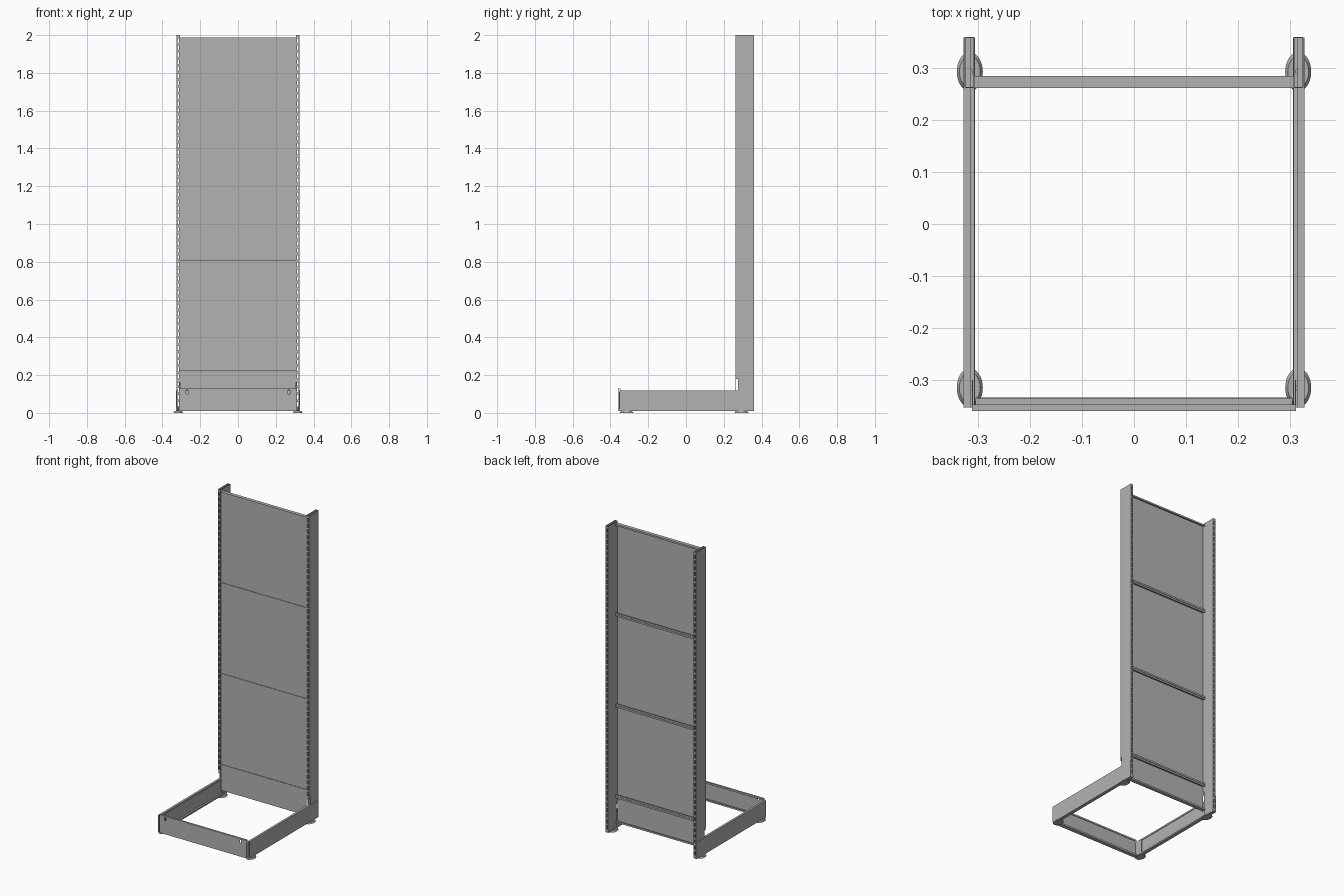
import bpy, bmesh, math

cube = bpy.data.objects.get("Cube")
if cube:
    bpy.data.objects.remove(cube, do_unlink=True)

grey = bpy.data.materials.new("painted_steel_grey")
grey.use_nodes = True
COLOUR = (0.45, 0.45, 0.45, 1)
grey.diffuse_color = COLOUR
grey.node_tree.nodes["Principled BSDF"].inputs["Base Color"].default_value = COLOUR

STEEL = 0.002   # sheet thickness
HEIGHT = 2.0


def finish(name, bm, mirror=False, thick=STEEL):
    """Turn a bmesh into an object, with sheet thickness and a mirrored twin."""
    bmesh.ops.recalc_face_normals(bm, faces=bm.faces)
    mesh = bpy.data.meshes.new(name)
    bm.to_mesh(mesh)
    bm.free()
    mesh.materials.append(grey)
    obj = bpy.data.objects.new(name, mesh)
    bpy.context.collection.objects.link(obj)
    if thick:
        solid = obj.modifiers.new("sheet", 'SOLIDIFY')
        solid.thickness = thick
        solid.offset = 0
        solid.use_even_offset = True
    if mirror:
        obj.modifiers.new("mirror", 'MIRROR')
    return obj


def folded_sheet(name, profile, axis, start, end, mirror=False):
    """Extrude an open profile along axis 0, 1 or 2."""
    bm = bmesh.new()
    rows = []
    for t in (start, end):
        row = []
        for p in profile:
            co = list(p)
            co.insert(axis, t)
            row.append(bm.verts.new(co))
        rows.append(row)
    a, b = rows
    for i in range(len(profile) - 1):
        bm.faces.new((a[i], a[i + 1], b[i + 1], b[i]))
    return finish(name, bm, mirror)


def pierced_sheet(name, xs, zs, y, is_hole, mirror=False):
    """Upright sheet facing the front, split into cells, some left open."""
    bm = bmesh.new()
    grid = [[bm.verts.new((x, y, z)) for z in zs] for x in xs]
    for i in range(len(xs) - 1):
        for j in range(len(zs) - 1):
            if not is_hole(i, j):
                bm.faces.new((grid[i][j], grid[i + 1][j],
                              grid[i + 1][j + 1], grid[i][j + 1]))
    return finish(name, bm, mirror)


# Uprights: two side walls, slotted front and back walls, open top
INNER, OUTER = 0.308, 0.325
FRONT, BACK = 0.263, 0.359
for name, x in (("upright_inner_wall", INNER), ("upright_outer_wall", OUTER)):
    folded_sheet(name, [(x, FRONT), (x, BACK)], 2, 0.18, HEIGHT, True)
    folded_sheet(name + "_foot", [(x, FRONT + 0.012), (x, BACK)], 2, 0.012, 0.18, True)

PITCH, SLOT = 0.037, 0.022


def slot_heights(bottom):
    zs = [bottom]
    z = HEIGHT - 0.03 - PITCH * int((HEIGHT - 0.05 - bottom) / PITCH)
    while z < HEIGHT - 0.01:
        zs += [z - SLOT / 2, z + SLOT / 2]
        z += PITCH
    return zs + [HEIGHT]


columns = [INNER, 0.312, 0.321, OUTER]
for name, y, bottom in (("upright_front_wall", FRONT, 0.16),
                        ("upright_back_wall", BACK, 0.012)):
    pierced_sheet(name, columns, slot_heights(bottom), y,
                  lambda i, j: i == 1 and j % 2 == 1, True)

# Back panels: folded trays stacked between the uprights
seams = [0.05, 0.22, 0.81, 1.40, 1.988]
for n, (low, high) in enumerate(zip(seams, seams[1:])):
    low, high = low + 0.002, high - 0.002
    depth = 0.284
    folded_sheet(f"back_panel_{n + 1}",
                 [(depth, low + 0.01), (depth, low), (FRONT, low), (FRONT, high),
                  (depth, high), (depth, high - 0.01)], 0, -0.307, 0.307)

# Base legs: channels with a narrow top lip and a wide bottom lip
folded_sheet("base_leg",
             [(0.307, 0.02), (0.307, 0.012), (0.327, 0.012), (0.327, 0.118),
              (0.315, 0.118), (0.315, 0.108)], 1, -0.353, BACK, True)

# Front board with two small hanging holes and folded lips
BOARD = -0.359
pierced_sheet("front_board", [-0.312, -0.275, -0.265, 0.265, 0.275, 0.312],
              [0.012, 0.1, 0.12, 0.127], BOARD,
              lambda i, j: j == 1 and i in (1, 3))
folded_sheet("front_board_top_lip",
             [(BOARD, 0.127), (-0.348, 0.127), (-0.348, 0.117)], 0, -0.312, 0.312)
folded_sheet("front_board_bottom_lip",
             [(BOARD, 0.012), (-0.335, 0.012), (-0.335, 0.022)], 0, -0.305, 0.305)

# Corner brackets joining the board to the legs
folded_sheet("corner_bracket",
             [(0.311, -0.356), (0.311, -0.3)], 2, 0.02, 0.11, True)

# Oval levelling feet
for name, y in (("front_foot", -0.315), ("rear_foot", 0.293)):
    bm = bmesh.new()
    bmesh.ops.create_cone(bm, cap_ends=True, segments=32, radius1=1, radius2=0.8, depth=1)
    bmesh.ops.scale(bm, vec=(0.025, 0.0375, 0.009), verts=bm.verts)
    bmesh.ops.translate(bm, vec=(0.316, y, 0.0045), verts=bm.verts)
    finish(name, bm, True, 0)
    bm = bmesh.new()
    bmesh.ops.create_cone(bm, cap_ends=True, segments=16, radius1=0.006, radius2=0.006, depth=0.03)
    bmesh.ops.translate(bm, vec=(0.316, y, 0.02), verts=bm.verts)
    finish(name + "_stem", bm, True, 0)
